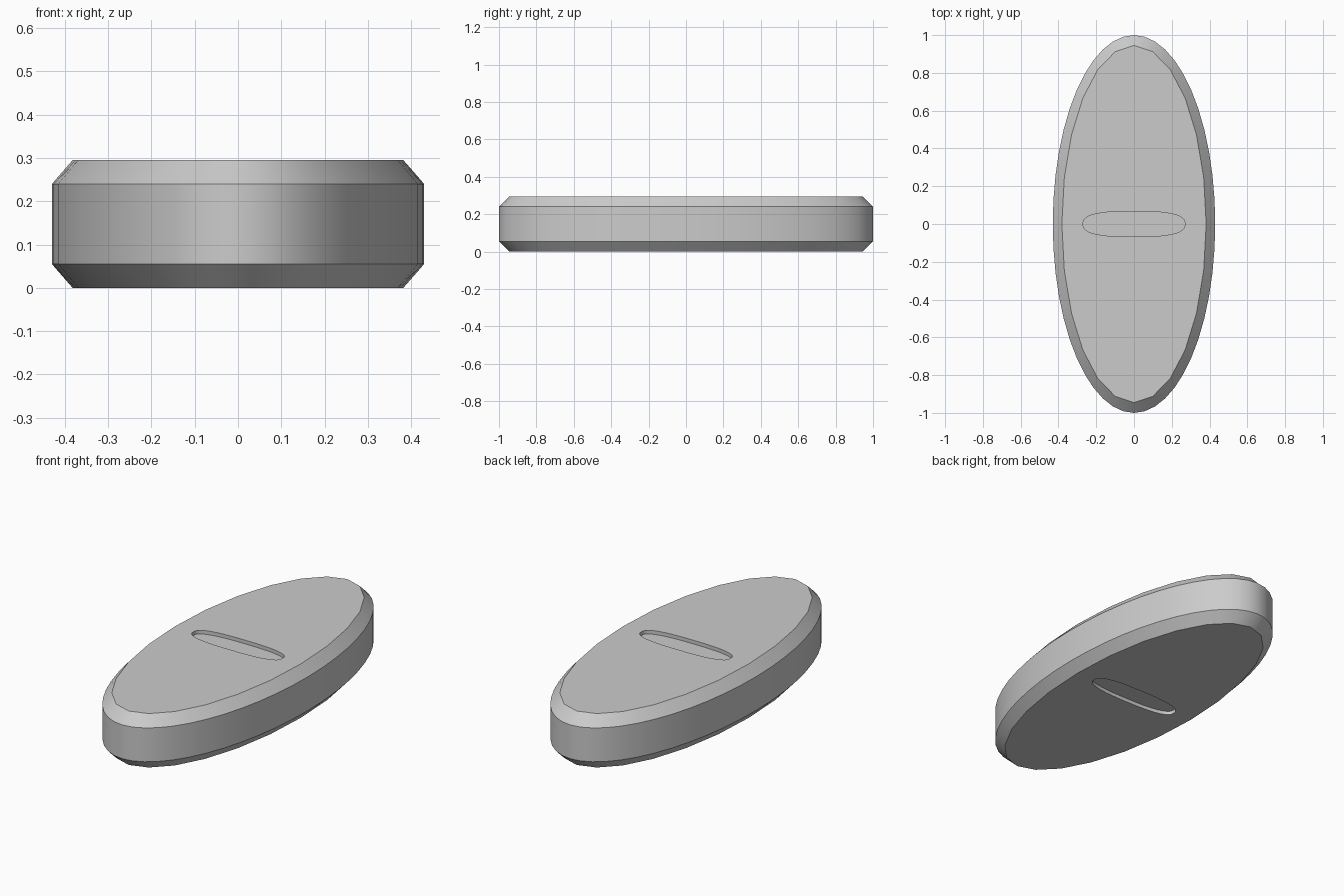
import bpy, bmesh
from math import sin, cos, tau, radians, copysign

if "Cube" in bpy.data.objects:
    bpy.data.objects.remove(bpy.data.objects["Cube"])

N = 48
HEIGHT, CHAMFER, RECESS = 0.295, 0.055, 0.02


def oval(rx, ry, n=2.0):
    """Superellipse outline (n=2 is a plain ellipse)."""
    pts = []
    for i in range(N):
        c, s = cos(tau * i / N), sin(tau * i / N)
        pts.append((rx * copysign(abs(c) ** (2 / n), c), ry * copysign(abs(s) ** (2 / n), s)))
    return pts


def coarsen(pts):
    """Put every second point on the straight line between its neighbours."""
    out = list(pts)
    for i in range(1, N, 2):
        a, b = pts[i - 1], pts[(i + 1) % N]
        out[i] = ((a[0] + b[0]) / 2, (a[1] + b[1]) / 2)
    return out


rim = oval(0.43, 1.0)
face = coarsen(oval(0.382, 0.945))
slot = oval(0.27, 0.067, 2.7)

# Stack of outlines from the bottom slot floor, round the side, to the top slot floor
stack = [(slot, RECESS), (slot, 0), (face, 0), (rim, CHAMFER),
         (rim, HEIGHT - CHAMFER), (face, HEIGHT), (slot, HEIGHT), (slot, HEIGHT - RECESS)]

bm = bmesh.new()
rings = [[bm.verts.new((x, y, z)) for x, y in pts] for pts, z in stack]
for a, b in zip(rings, rings[1:]):
    for i in range(N):
        j = (i + 1) % N
        bm.faces.new((a[i], a[j], b[j], b[i]))
bm.faces.new(rings[0][::-1])
bm.faces.new(rings[-1])
bmesh.ops.recalc_face_normals(bm, faces=bm.faces)

mesh = bpy.data.meshes.new("slotted_oval_body")
bm.to_mesh(mesh)
bm.free()
body = bpy.data.objects.new("slotted_oval_body", mesh)
bpy.context.collection.objects.link(body)
bpy.context.view_layer.objects.active = body
body.select_set(True)
bpy.ops.object.shade_smooth_by_angle(angle=radians(28))
